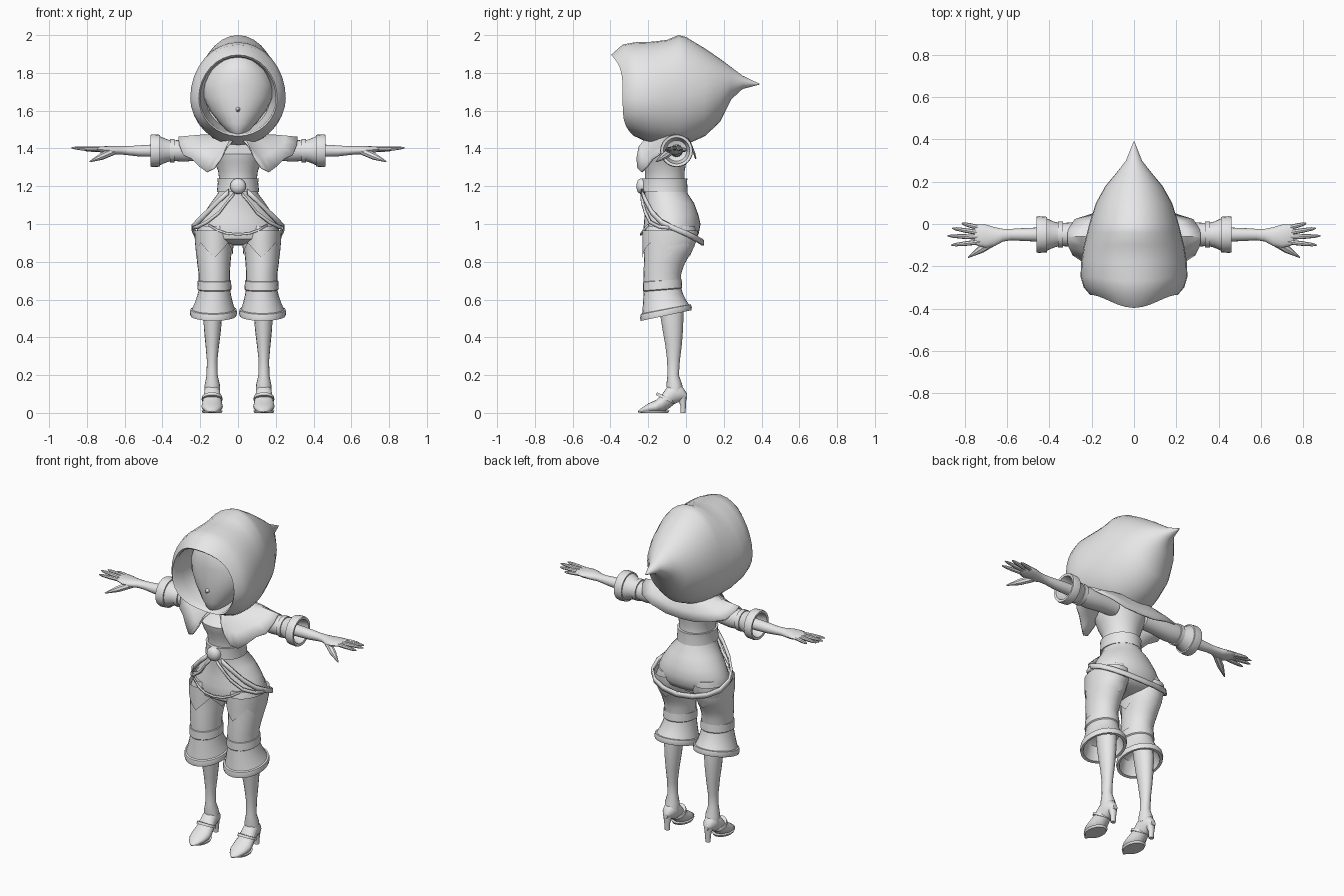
import bpy, bmesh, math
from mathutils import Vector

GREY = bpy.data.materials.new("plain_grey")
GREY.diffuse_color = (0.8, 0.8, 0.8, 1)


def finish(name, rows, closed=True, caps=True, mirror=False, thick=0, angle=40):
    """Skin a list of point rows into one smooth object."""
    bm = bmesh.new()
    vs = [[bm.verts.new(p) for p in r] for r in rows]
    n = len(rows[0])
    for a, b in zip(vs, vs[1:]):
        for i in range(n if closed else n - 1):
            j = (i + 1) % n
            bm.faces.new((a[i], a[j], b[j], b[i]))
    if closed and caps:
        bm.faces.new(vs[0])
        bm.faces.new(vs[-1])
    bmesh.ops.remove_doubles(bm, verts=bm.verts, dist=1e-5)
    bmesh.ops.recalc_face_normals(bm, faces=bm.faces)
    me = bpy.data.meshes.new(name)
    bm.to_mesh(me)
    bm.free()
    ob = bpy.data.objects.new(name, me)
    bpy.context.collection.objects.link(ob)
    me.materials.append(GREY)
    bpy.ops.object.select_all(action='DESELECT')
    ob.select_set(True)
    bpy.context.view_layer.objects.active = ob
    bpy.ops.object.shade_smooth_by_angle(angle=math.radians(angle))
    if mirror:
        ob.modifiers.new("mirror", 'MIRROR')
    if thick:
        s = ob.modifiers.new("thickness", 'SOLIDIFY')
        s.thickness, s.offset = thick, 0
    return ob


def loft(name, rings, axis='Z', n=24, **kw):
    """Elliptical rings (position, centre a, centre b, radius a, radius b[, tilt])."""
    rows = []
    for t, a, b, ra, rb, *tilt in rings:
        k = tilt[0] if tilt else 0
        row = []
        for i in range(n):
            u = math.tau * i / n
            p, q = a + ra * math.cos(u), b + rb * math.sin(u)
            s = t + k * rb * math.sin(u)
            row.append({'Z': (p, q, s), 'X': (s, p, q), 'Y': (p, s, q)}[axis])
        rows.append(row)
    return finish(name, rows, **kw)


def tube(name, pts, n=8, **kw):
    """Round tube through (x, y, z, radius) points."""
    d = Vector(pts[-1][:3]) - Vector(pts[0][:3])
    q = d.to_track_quat('Z', 'Y')
    rows = [[Vector(p[:3]) + q @ Vector((p[3] * math.cos(math.tau * i / n),
                                         p[3] * math.sin(math.tau * i / n), 0))
             for i in range(n)] for p in pts]
    return finish(name, rows, **kw)


def strap(name, pts, h, thick=0.012):
    """Flat mirrored band following a path."""
    rows = [[(x, y, z - h), (x, y, z + h)] for x, y, z in pts]
    return finish(name, rows, closed=False, mirror=True, thick=thick)


# Hood: rings run from the back tip to the front rim, then fold inside
hood = [  # y, top z, bottom z, half width, middle z, top shift, bottom shift
    (.39, 1.742, 1.738, .002, 1.74, 0, 0), (.30, 1.785, 1.715, .038, 1.75, 0, 0),
    (.24, 1.83, 1.66, .085, 1.74, 0, 0), (.18, 1.875, 1.54, .135, 1.71, 0, 0),
    (.10, 1.93, 1.465, .18, 1.69, 0, 0), (0, 1.99, 1.42, .212, 1.68, 0, 0),
    (-.04, 2.0, 1.41, .222, 1.67, 0, 0), (-.1, 1.975, 1.41, .237, 1.67, 0, 0),
    (-.18, 1.965, 1.42, .25, 1.665, 0, 0), (-.25, 1.962, 1.44, .253, 1.665, -.02, .03),
    (-.30, 1.95, 1.455, .238, 1.665, -.035, .05), (-.335, 1.895, 1.465, .208, 1.665, -.062, .06),
    (-.325, 1.885, 1.475, .2, 1.665, -.06, .06), (-.25, 1.885, 1.48, .2, 1.665, 0, 0),
    (-.12, 1.86, 1.5, .17, 1.67, 0, 0)]
rows = []
for y, top, bot, w, zc, dt, db in hood:
    row = []
    for i in range(32):
        u = math.tau * i / 32
        s = math.sin(u)
        up = s > 0
        row.append((w * math.cos(u), y + (dt if up else db) * abs(s) ** 4,
                    zc + s * ((top - zc) if up else (zc - bot))))
    rows.append(row)
finish("hood", rows)

# Face inside the hood, with a small nose
loft("head", [(1.465, 0, -.235, .015, .015), (1.485, 0, -.2, .05, .07), (1.53, 0, -.17, .095, .115),
              (1.6, 0, -.15, .15, .142), (1.67, 0, -.145, .183, .15), (1.74, 0, -.14, .188, .152),
              (1.81, 0, -.14, .162, .148), (1.87, 0, -.14, .11, .12), (1.91, 0, -.14, .03, .04)])
loft("nose", [(-.312, 0, 1.603, .002, .002), (-.295, 0, 1.606, .011, .012),
              (-.27, 0, 1.61, .016, .022)], axis='Y', n=8)
loft("neck", [(1.38, 0, -.08, .06, .06), (1.52, 0, -.09, .055, .055)])

# Torso and hips in one body
loft("torso_and_hips", [
    (1.455, 0, -.07, .055, .05), (1.44, 0, -.075, .12, .065), (1.41, 0, -.09, .15, .09),
    (1.37, 0, -.12, .145, .13), (1.33, 0, -.12, .125, .122), (1.28, 0, -.112, .105, .105),
    (1.22, 0, -.112, .098, .105), (1.16, 0, -.105, .108, .115), (1.11, 0, -.085, .145, .128),
    (1.05, 0, -.077, .185, .142), (1.0, 0, -.073, .208, .15), (.95, 0, -.08, .222, .148),
    (.92, 0, -.085, .215, .135), (.9, 0, -.09, .16, .1), (.89, 0, -.09, .05, .05)], n=32)

# Waist belt with rounded buckle
loft("waist_belt", [(1.17, 0, -.113, .095, .1), (1.17, 0, -.113, .112, .122),
                    (1.22, 0, -.113, .107, .119), (1.24, 0, -.113, .11, .12),
                    (1.24, 0, -.113, .09, .095)], n=32)
loft("belt_buckle", [(-.262, 0, 1.2, .012, .012), (-.255, 0, 1.2, .032, .032),
                     (-.24, 0, 1.2, .042, .042), (-.215, 0, 1.2, .042, .042)], axis='Y', n=16)
# Slung hip belt and hanging front straps
strap("hip_belt", [(.05, -.232, 1.17), (.10, -.215, 1.125), (.165, -.18, 1.06), (.215, -.13, 1.01),
                   (.24, -.07, .98), (.228, 0, .95), (.175, .05, .925), (.1, .079, .908),
                   (0, .09, .9)], .015)
strap("front_strap", [(.02, -.236, 1.16), (.055, -.233, 1.12), (.1, -.215, 1.06),
                      (.165, -.19, 1.01), (.215, -.14, .985), (.235, -.09, .98)], .009)
strap("apron_hem", [(0, -.24, .945), (.06, -.235, .95), (.11, -.222, .968), (.155, -.2, .995)], .006, .008)

# Capelet: from the collar to a scalloped hem, open at the front
hem = [(.025, -.21, 1.44), (.06, -.25, 1.405), (.09, -.26, 1.345), (.125, -.255, 1.295), (.165, -.235, 1.275),
       (.205, -.205, 1.305), (.245, -.175, 1.345), (.29, -.145, 1.365), (.312, -.1, 1.42),
       (.315, -.06, 1.458), (.312, -.03, 1.44), (.28, .02, 1.40), (.2, .045, 1.375),
       (.1, .05, 1.35), (0, .052, 1.345)]
rows = []
for t in (0, .25, .5, .75, 1):
    row = []
    for i, (x, y, z) in enumerate(hem):
        u = math.pi * i / (len(hem) - 1)
        nx, ny = .06 * math.sin(u), -.085 - .06 * math.cos(u)
        row.append((nx + (x - nx) * t, ny + (y - ny) * t ** .75, 1.475 + (z - 1.475) * t ** 1.7))
    rows.append(row)
finish("capelet", rows, closed=False, mirror=True, thick=.008)

# Sleeves with flared, hollow cuffs
AY, AZ = -.05, 1.388
loft("sleeve", [(x, AY, AZ + dz, r, r) for x, dz, r in (
    (.10, .005, .05), (.2, .005, .054), (.28, 0, .058), (.335, 0, .055), (.335, 0, .062),
    (.36, 0, .062), (.36, 0, .056), (.38, 0, .062), (.412, 0, .076), (.412, 0, .084), (.45, 0, .087),
    (.462, 0, .084), (.46, 0, .07), (.40, 0, .055), (.385, 0, .02))], axis='X', mirror=True)

# Forearm and palm
loft("forearm_and_hand", [
    (.36, -.05, 1.388, .034, .034), (.46, -.05, 1.388, .033, .032), (.53, -.05, 1.387, .03, .029),
    (.58, -.05, 1.388, .027, .024), (.62, -.053, 1.39, .03, .022), (.66, -.06, 1.39, .045, .023),
    (.70, -.058, 1.392, .055, .02), (.74, -.053, 1.396, .05, .014), (.755, -.052, 1.397, .042, .008)],
    axis='X', n=16, mirror=True)
# Fingers and thumb
for label, a, b in (("little_finger", (.73, -.018, 1.394), (.815, .003, 1.392)),
                    ("ring_finger", (.74, -.04, 1.397), (.86, -.02, 1.4)),
                    ("middle_finger", (.74, -.062, 1.398), (.882, -.056, 1.403)),
                    ("index_finger", (.73, -.085, 1.396), (.865, -.1, 1.4)),
                    ("thumb", (.66, -.08, 1.385), (.785, -.158, 1.33))):
    k = 1.7 if label == "thumb" else 1
    a, b = Vector(a), Vector(b)
    tube(label, [(*a.lerp(b, t), r * (k if t < .6 else 1)) for t, r in
                 ((0, .012), (.5, .011), (.85, .008), (1, .003))], mirror=True)

# Trouser legs
loft("trouser_leg", [(.99, .115, -.08, .09, .13), (.93, .124, -.083, .1, .14), (.88, .128, -.088, .098, .132),
                     (.84, .128, -.1, .093, .122), (.79, .128, -.115, .088, .108),
                     (.74, .126, -.125, .083, .1), (.66, .125, -.125, .082, .098)], mirror=True)
# Overlay on each thigh with a zigzag hem
rows = []
for t in (0, .33, .66, 1):
    row = []
    for i in range(40):
        u = math.tau * i / 40
        tri = abs(((i + 5) % 10) / 5 - 1)  # 0 at a notch, 1 at a point
        z = .965 + (.90 - .08 * (1 - tri) - .965) * t
        f = max(0, min(1, (.93 - z) / .12))
        row.append((.125 + (.105 - .011 * f) * math.cos(u),
                    -.084 - .024 * f + (.147 - .026 * f) * math.sin(u), z))
    rows.append(row)
finish("thigh_overlay", rows, caps=False, mirror=True)

# Flared knee cuffs, tilted lower at the front, hollow underneath
loft("knee_cuff", [
    (.70, .125, -.125, .078, .094), (.70, .125, -.125, .088, .102, .08), (.655, .125, -.124, .091, .104, .08),
    (.65, .125, -.124, .084, .1, .08), (.62, .126, -.121, .09, .105, .1), (.58, .128, -.114, .102, .115, .14),
    (.55, .13, -.108, .113, .124, .19), (.548, .13, -.107, .122, .133, .2), (.53, .13, -.106, .125, .137, .21),
    (.515, .13, -.106, .122, .134, .21), (.517, .13, -.107, .108, .118, .21),
    (.59, .128, -.112, .085, .095, .14), (.62, .128, -.11, .04, .04)], mirror=True)

# Lower legs
loft("lower_leg", [(.64, .13, -.085, .055, .065), (.52, .134, -.075, .05, .062), (.44, .135, -.07, .045, .054),
                   (.36, .136, -.066, .036, .044), (.28, .137, -.066, .028, .034), (.2, .137, -.068, .029, .03),
                   (.15, .136, -.062, .04, .042), (.11, .136, -.058, .042, .04)], n=16, mirror=True)
# Pointed high-heeled shoes
loft("shoe", [(y, .137, (a + b) / 2, r, (b - a) / 2) for y, a, b, r in (
    (-.255, .003, .01, .004), (-.235, 0, .026, .028), (-.2, 0, .05, .049), (-.16, 0, .067, .057),
    (-.125, .004, .1, .052), (-.095, .02, .145, .046), (-.06, .048, .165, .042),
    (-.02, .065, .14, .034), (.004, .075, .105, .014))], axis='Y', n=16, mirror=True)
loft("shoe_sole", [(0, .137, -.165, .05, .07), (.012, .137, -.165, .056, .078)], n=16, mirror=True)
loft("shoe_heel", [(0, .137, -.016, .015, .013), (.04, .137, -.015, .017, .015),
                   (.1, .137, -.025, .03, .028)], n=12, mirror=True)
# Raised trim over the instep
loft("shoe_trim", [(.07, .137, -.11, .04, .04, -.5), (.07, .137, -.11, .056, .05, -.5),
                   (.085, .137, -.106, .053, .047, -.5), (.085, .137, -.106, .04, .038, -.5)],
     n=16, mirror=True)
